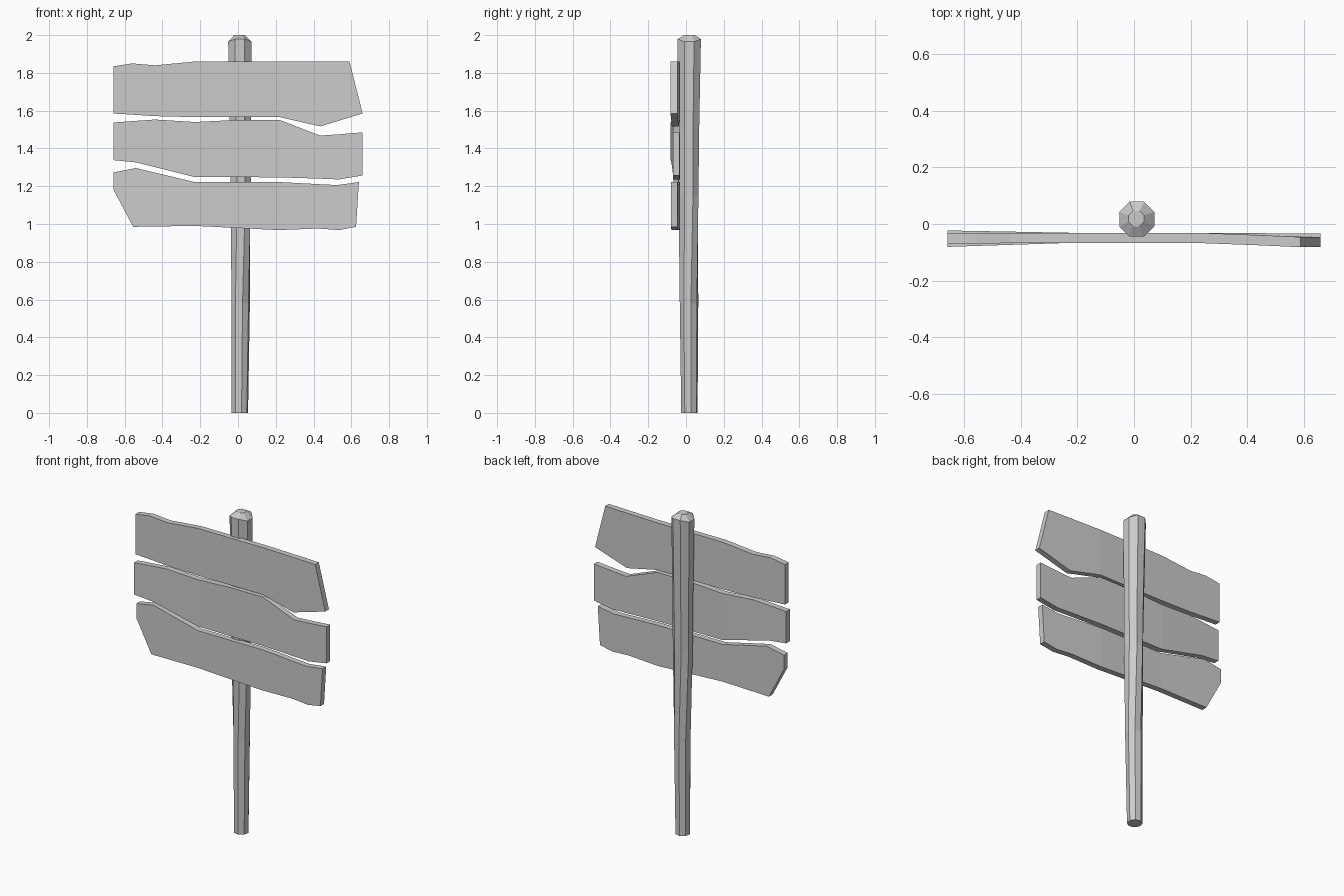
import bpy, bmesh
from math import cos, sin, pi


def finish(name, bm):
    bmesh.ops.recalc_face_normals(bm, faces=bm.faces[:])
    mesh = bpy.data.meshes.new(name)
    bm.to_mesh(mesh)
    bm.free()
    obj = bpy.data.objects.new(name, mesh)
    bpy.context.collection.objects.link(obj)
    return obj


def loft(name, rings):
    """Skin a list of equal-length point rings and cap both ends."""
    bm = bmesh.new()
    vs = [[bm.verts.new(p) for p in ring] for ring in rings]
    n = len(vs[0])
    for a, b in zip(vs, vs[1:]):
        for i in range(n):
            j = (i + 1) % n
            bm.faces.new((a[i], a[j], b[j], b[i]))
    bm.faces.new(vs[0])
    bm.faces.new(vs[-1])
    return finish(name, bm)


# Crooked eight-sided post: centre x, centre y, z, radius, twist, lift of the y sides
SIDES = 8
post = [
    (0.010, 0.018, 0.00, 0.044, 0.20, 0),
    (0.014, 0.016, 0.58, 0.050, 0.20, 0),
    (0.014, 0.012, 1.15, 0.057, 0.45, 0),
    (0.012, 0.014, 1.50, 0.060, 0.40, 0),
    (0.010, 0.017, 1.962, 0.067, 0.39, 0.02),
    (0.008, 0.019, 2.00, 0.030, 0.39, 0),
]
rings = []
for cx, cy, z, r, twist, lift in post:
    angles = [twist + 2 * pi * i / SIDES for i in range(SIDES)]
    rings.append([(cx + r * cos(a), cy + r * sin(a), z + lift * sin(a) ** 2)
                  for a in angles])
loft("post", rings)


def board(name, columns, left_shift, right_shift):
    """Columns are (top x, top z, bottom x, bottom z); ends warp in y."""
    sections = []
    for xt, zt, xb, zb in columns:
        x = (xt + xb) / 2
        bend = left_shift * max(0, -x - 0.23) / 0.43 + right_shift * max(0, x - 0.22) / 0.43
        front, back = -0.067 + bend, -0.031 + bend
        sections.append([(xt, front, zt), (xb, front, zb), (xb, back, zb), (xt, back, zt)])
    loft(name, sections)


# Three weathered boards
board("top_board", [
    (-0.66, 1.835, -0.66, 1.585), (-0.56, 1.85, -0.56, 1.579),
    (-0.44, 1.84, -0.44, 1.571), (-0.23, 1.86, -0.23, 1.566),
    (0.22, 1.86, 0.22, 1.566), (0.435, 1.86, 0.435, 1.517),
    (0.59, 1.86, 0.66, 1.585)], -0.002, -0.016)
board("middle_board", [
    (-0.66, 1.537, -0.66, 1.338), (-0.54, 1.546, -0.54, 1.326),
    (-0.44, 1.553, -0.44, 1.301), (-0.23, 1.54, -0.23, 1.249),
    (0.0, 1.551, 0.0, 1.248), (0.22, 1.551, 0.22, 1.247),
    (0.435, 1.468, 0.435, 1.24), (0.535, 1.475, 0.535, 1.236),
    (0.66, 1.485, 0.66, 1.257)], -0.014, -0.003)
board("lower_board", [
    (-0.66, 1.273, -0.66, 1.183), (-0.54, 1.296, -0.555, 0.985),
    (-0.23, 1.222, -0.23, 0.99), (0.22, 1.222, 0.215, 0.968),
    (0.425, 1.211, 0.425, 0.976), (0.525, 1.206, 0.535, 0.968),
    (0.64, 1.222, 0.625, 0.985)], 0.008, -0.014)
